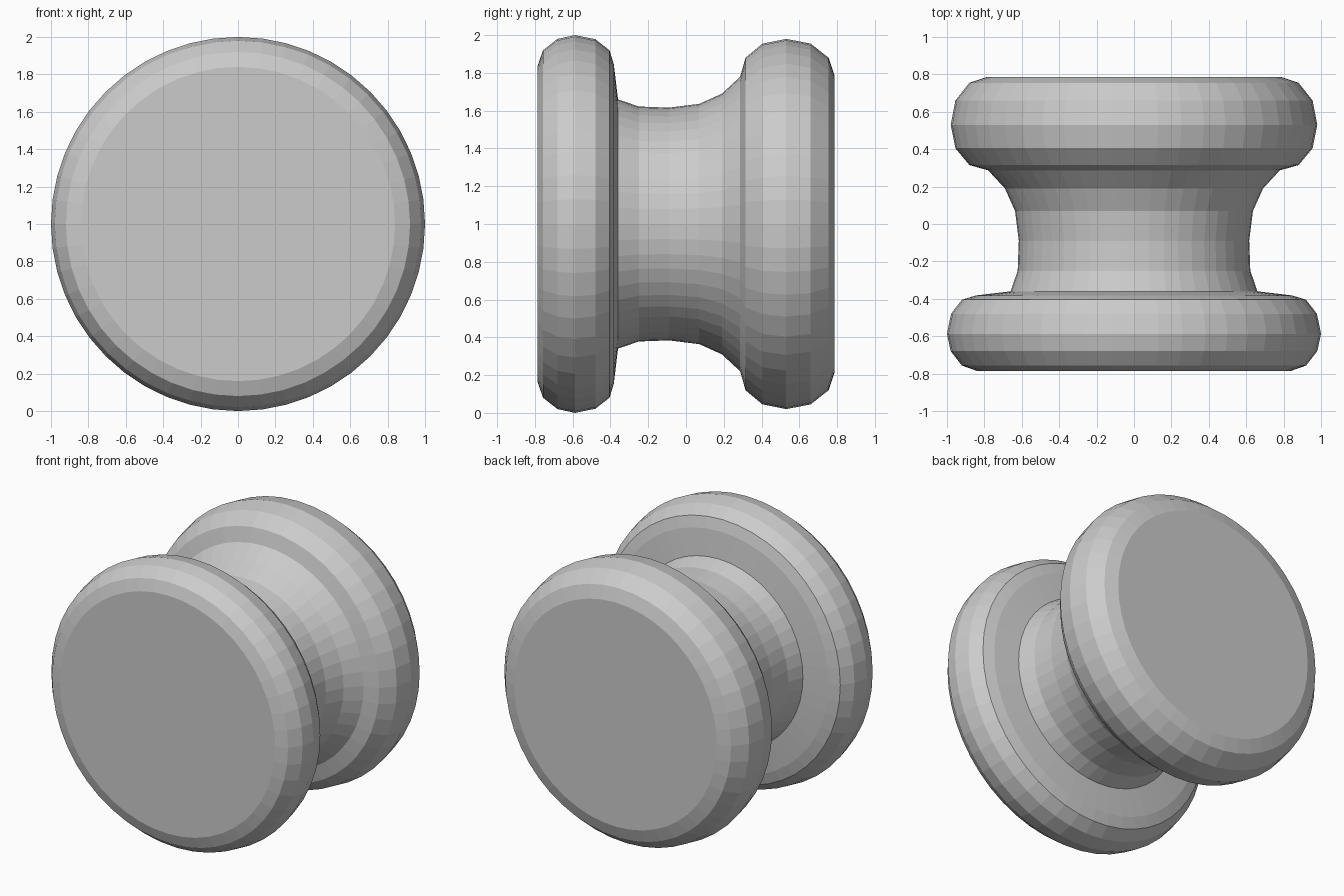
import bpy, bmesh, math

if "Cube" in bpy.data.objects:
    bpy.data.objects.remove(bpy.data.objects["Cube"])

SEGMENTS = 48

# Profile as (radius, y), from the front face to the back face
front_rim = [(0.84, -0.785), (0.92, -0.757), (0.98, -0.68), (1.0, -0.587),
             (0.978, -0.48), (0.92, -0.405), (0.845, -0.382)]
neck = [(0.66, -0.36), (0.622, -0.25), (0.616, -0.09), (0.636, 0.07), (0.69, 0.19)]
back_rim = [(0.78, 0.287), (0.88, 0.315), (0.955, 0.405), (0.98, 0.53),
            (0.955, 0.66), (0.88, 0.755), (0.79, 0.785)]


def lathe(name, profile, height):
    """Revolve a profile round the y axis and cap both ends."""
    bm = bmesh.new()
    rings = []
    for r, y in profile:
        ring = []
        for i in range(SEGMENTS):
            a = 2 * math.pi * i / SEGMENTS
            ring.append(bm.verts.new((r * math.cos(a), y, height + r * math.sin(a))))
        rings.append(ring)
    for a, b in zip(rings, rings[1:]):
        for i in range(SEGMENTS):
            j = (i + 1) % SEGMENTS
            bm.faces.new((a[i], a[j], b[j], b[i]))
    bm.faces.new(rings[0])
    bm.faces.new(rings[-1])
    bmesh.ops.recalc_face_normals(bm, faces=bm.faces)
    mesh = bpy.data.meshes.new(name)
    bm.to_mesh(mesh)
    bm.free()
    obj = bpy.data.objects.new(name, mesh)
    bpy.context.collection.objects.link(obj)
    return obj


# Round knob lying on its side: wide front rim, waisted neck, back rim
lathe("round_knob", front_rim + neck + back_rim, 1.0)
